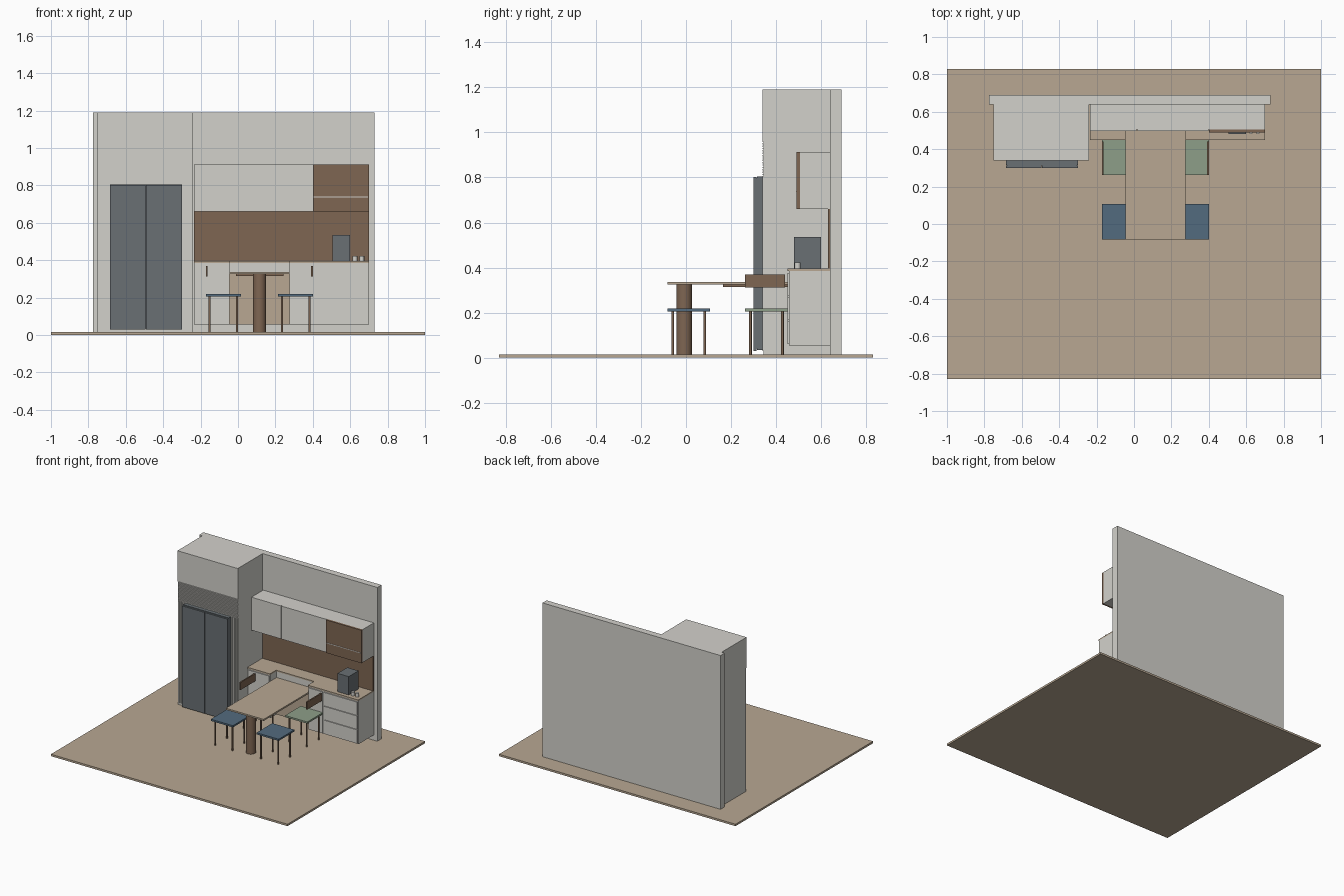
import bpy
import bmesh
import math

old = bpy.data.objects.get("Cube")
if old:
    bpy.data.objects.remove(old, do_unlink=True)


def material(name, rgb):
    m = bpy.data.materials.new(name)
    m.use_nodes = True
    m.diffuse_color = (*rgb, 1)
    m.node_tree.nodes["Principled BSDF"].inputs["Base Color"].default_value = (*rgb, 1)
    return m


white = material("warm white", (0.65, 0.64, 0.60))
tan = material("light wood", (0.48, 0.39, 0.29))
brown = material("dark wood", (0.21, 0.132, 0.085))
slate = material("slate grey", (0.142, 0.163, 0.175))
blue = material("dusty blue", (0.086, 0.146, 0.21))
green = material("sage green", (0.27, 0.345, 0.25))


def finish(name, bm, mat):
    mesh = bpy.data.meshes.new(name)
    bm.to_mesh(mesh)
    bm.free()
    mesh.materials.append(mat)
    ob = bpy.data.objects.new(name, mesh)
    bpy.context.collection.objects.link(ob)
    return ob


def box(name, xs, ys, zs, mat):
    """Box given by its extents along each axis."""
    bm = bmesh.new()
    bmesh.ops.create_cube(bm, size=1)
    for v in bm.verts:
        for i, (lo, hi) in enumerate((xs, ys, zs)):
            v.co[i] = lo if v.co[i] < 0 else hi
    return finish(name, bm, mat)


def cylinder(name, x, y, zs, radius, mat, sides=24):
    bm = bmesh.new()
    bmesh.ops.create_cone(bm, cap_ends=True, segments=sides, radius1=radius,
                          radius2=radius, depth=zs[1] - zs[0])
    bmesh.ops.translate(bm, verts=bm.verts, vec=(x, y, (zs[0] + zs[1]) / 2))
    for f in bm.faces:
        f.smooth = abs(f.normal.z) < 0.5
    for e in bm.edges:
        e.smooth = all(f.smooth for f in e.link_faces)
    return finish(name, bm, mat)


FLOOR = 0.015

# Room shell
box("floor", (-1, 1), (-0.83, 0.83), (0, FLOOR), tan)
box("back_wall", (-0.775, 0.73), (0.64, 0.69), (FLOOR, 1.19), white)
box("fridge_housing", (-0.75, -0.24), (0.345, 0.64), (FLOOR, 1.19), white)
box("housing_header", (-0.75, -0.24), (0.34, 0.345), (0.957, 1.19), white)

# Louvres above the fridge and upright slats beside it
for i in range(14):
    z = 0.81 + i * 0.0105
    box("louvre", (-0.743, -0.243), (0.34, 0.346), (z, z + 0.006), white)
for start in (-0.743, -0.296):
    for i in range(4):
        x = start + i * 0.014
        box("upright_slat", (x, x + 0.009), (0.34, 0.346), (0.03, 0.807), white)

# Fridge
box("fridge_body", (-0.685, -0.3), (0.316, 0.346), (0.035, 0.805), slate)
for x in (-0.685, -0.491):
    box("fridge_door", (x, x + 0.191), (0.3, 0.313), (0.03, 0.802), slate)
box("fridge_door_seal", (-0.68, -0.305), (0.312, 0.317), (0.04, 0.798), slate)

# Wall cabinets
box("wall_cabinet", (-0.235, 0.7), (0.505, 0.64), (0.66, 0.912), white)
for lo, hi in ((-0.235, 0.014), (0.018, 0.399)):
    box("wall_cabinet_door", (lo, hi), (0.498, 0.506), (0.66, 0.912), white)
box("wood_cabinet_front", (0.402, 0.7), (0.49, 0.506), (0.66, 0.912), brown)
box("shelf_edge", (0.405, 0.695), (0.488, 0.492), (0.735, 0.74), white)
box("backsplash", (-0.235, 0.7), (0.63, 0.64), (0.395, 0.66), brown)

# Base cabinets, with a set-back middle section behind the table
for lo, hi in ((-0.235, -0.045), (0.275, 0.7)):
    box("base_cabinet", (lo, hi), (0.457, 0.64), (0.055, 0.385), white)
    box("countertop", (lo, hi), (0.45, 0.64), (0.385, 0.395), tan)
box("middle_cabinet", (-0.045, 0.275), (0.53, 0.64), (0.335, 0.385), white)
box("middle_countertop", (-0.045, 0.275), (0.525, 0.64), (0.385, 0.395), tan)
box("middle_panel", (-0.045, 0.275), (0.53, 0.64), (0.055, 0.335), tan)
for lo, hi in ((-0.225, -0.052), (0.282, 0.4)):
    box("base_door", (lo, hi), (0.45, 0.458), (0.062, 0.376), white)
for i in range(3):
    z = 0.062 + i * 0.106
    box("drawer_front", (0.41, 0.693), (0.45, 0.458), (z, z + 0.102), white)

# Counter items
box("coffee_maker", (0.505, 0.6), (0.48, 0.598), (0.395, 0.535), slate)
for x in (0.625, 0.662):
    cylinder("cup", x, 0.495, (0.395, 0.422), 0.013, white)

# Table
box("tabletop", (-0.045, 0.275), (-0.083, 0.53), (0.325, 0.337), tan)
box("table_brace", (-0.012, 0.242), (0.165, 0.5), (0.315, 0.325), brown)
cylinder("table_leg", 0.115, -0.008, (FLOOR, 0.325), 0.035, brown, 40)

# Seats: blue stools in front, green chairs with a side backrest behind
for x0 in (-0.172, 0.215):
    for y0, mat in ((-0.083, blue), (0.262, green)):
        box("seat", (x0, x0 + 0.187), (y0, y0 + 0.19), (0.206, 0.219), mat)
        for dx in (0.02, 0.167):
            for dy in (0.024, 0.166):
                cylinder("seat_leg", x0 + dx, y0 + dy, (FLOOR, 0.207), 0.006, brown, 12)
for x in (-0.167, 0.395):
    box("backrest", (x - 0.005, x + 0.005), (0.262, 0.44), (0.312, 0.37), brown)
